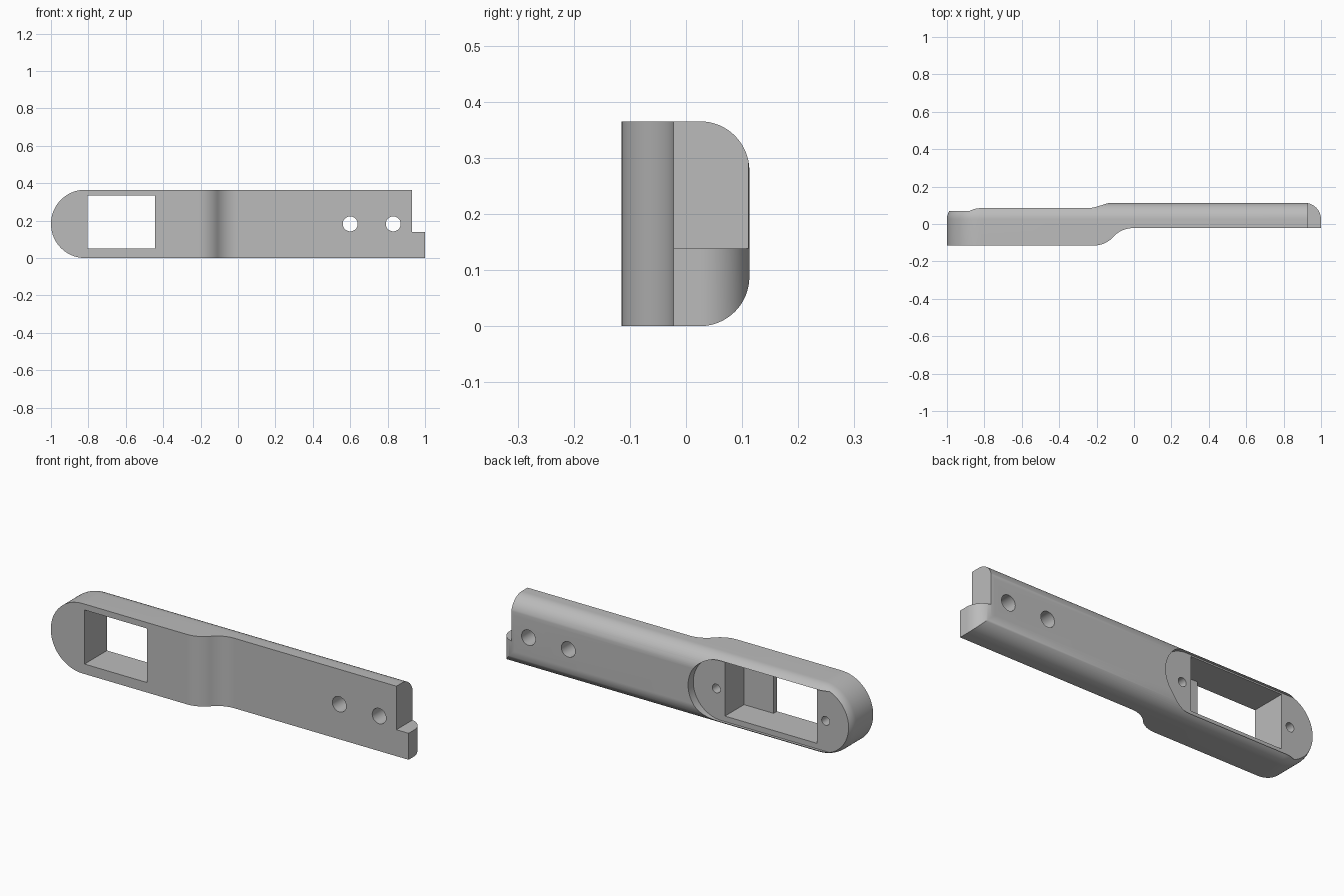
import bpy, bmesh, math
from mathutils import Vector

cube = bpy.data.objects.get("Cube")
if cube:
    bpy.data.objects.remove(cube, do_unlink=True)

HALF = 0.1825          # half height of the bar, also its mid height
ROUND = 0.088          # rounding of the back edges
FRONT, BACK = -0.115, 0.113
FLOOR = 0.07           # floor of the back recess
END_X = -1 + HALF      # centre of the round end


def make_object(name, loops):
    """Skin a stack of matching loops and cap both ends."""
    bm = bmesh.new()
    rings = [[bm.verts.new(p) for p in loop] for loop in loops]
    n = len(rings[0])
    for a, b in zip(rings, rings[1:]):
        for i in range(n):
            j = (i + 1) % n
            bm.faces.new((a[i], a[j], b[j], b[i]))
    bm.faces.new(rings[0][::-1])
    bm.faces.new(rings[-1])
    bmesh.ops.recalc_face_normals(bm, faces=bm.faces)
    mesh = bpy.data.meshes.new(name)
    bm.to_mesh(mesh)
    bm.free()
    obj = bpy.data.objects.new(name, mesh)
    bpy.context.collection.objects.link(obj)
    return obj


def arc(cx, cy, r, start, end, steps):
    angles = [math.radians(start + (end - start) * i / steps) for i in range(steps + 1)]
    return [(cx + r * math.cos(a), cy + r * math.sin(a)) for a in angles]


def prism_y(name, outline, y0, y1):
    return make_object(name, [[(x, y, z) for x, z in outline] for y in (y0, y1)])


def box(name, x0, x1, y0, y1, z0, z1):
    return prism_y(name, [(x0, z0), (x1, z0), (x1, z1), (x0, z1)], y0, y1)


def drill(name, x, r, y0, y1):
    return prism_y(name, arc(x, HALF, r, 0, 350, 35), y0, y1)


# Bar: round at one end, square at the other, back edges rounded all round
def bar_outline(inset):
    h = HALF - inset
    return arc(END_X, HALF, h, 90, 270, 40) + [(1 - inset, HALF - h), (1 - inset, HALF + h)]


loops = [[(x, FRONT, z) for x, z in bar_outline(0)]]
for i in range(17):
    t = math.pi / 2 * i / 16
    y = BACK - ROUND + ROUND * math.sin(t)
    loops.append([(x, y, z) for x, z in bar_outline(ROUND * (1 - math.cos(t)))])
body = make_object("handle_bar", loops)

# Front step: two tangent arcs leading to the thinner section
x0, x1, y1 = -0.215, -0.005, -0.022
dx, dy = (x1 - x0) / 2, (y1 - FRONT) / 2
r = (dx * dx + dy * dy) / (2 * dy)
sweep = math.degrees(math.asin(dx / r))
step = arc(x0, FRONT + r, r, -90, -90 + sweep, 12)
step += arc(x1, y1 - r, r, 90 + sweep, 90, 12)[1:]
step += [(1.2, y1), (1.2, -0.3), (x0, -0.3)]
cutters = [make_object("front_step", [[(x, y, z) for x, y in step] for z in (-0.1, 0.5)])]

# Back recess: round at its inner end, open at the outer end
pr = 0.159
recess = arc(-0.25, HALF, pr, -90, 90, 40) + [(-1.2, HALF + pr), (-1.2, HALF - pr)]
cutters.append(prism_y("back_recess", recess, FLOOR, 0.3))

# Window through the bar, and the wider pocket behind the front lip
cutters.append(box("window", -0.805, -0.445, -0.3, 0.2, 0.052, 0.334))
cutters.append(box("pocket", -0.805, -0.274, -0.087, 0.2, 0.052, 0.334))

# Screw holes in the recess floor, and through holes near the square end
for x in (-0.855, -0.224):
    cutters.append(drill("screw_hole", x, 0.023, -0.04, 0.2))
for x in (0.6, 0.83):
    cutters.append(drill("through_hole", x, 0.04, -0.2, 0.2))

# Notch that leaves a short tab at the square end
cutters.append(box("end_notch", 0.93, 1.2, -0.2, 0.3, 0.138, 0.5))

bpy.context.view_layer.objects.active = body
for cutter in cutters:
    cutter.hide_render = True
    mod = body.modifiers.new(cutter.name, "BOOLEAN")
    mod.operation = "DIFFERENCE"
    mod.solver = "EXACT"
    mod.object = cutter
    bpy.ops.object.modifier_apply(modifier=mod.name)
    bpy.data.objects.remove(cutter, do_unlink=True)

# Plain grey
mat = bpy.data.materials.new("grey")
mat.use_nodes = True
colour = (0.5, 0.5, 0.5, 1)
mat.diffuse_color = colour
mat.node_tree.nodes["Principled BSDF"].inputs["Base Color"].default_value = colour
body.data.materials.clear()
body.data.materials.append(mat)

bpy.ops.object.select_all(action="DESELECT")
body.select_set(True)
bpy.ops.object.shade_smooth_by_angle(angle=math.radians(30))
